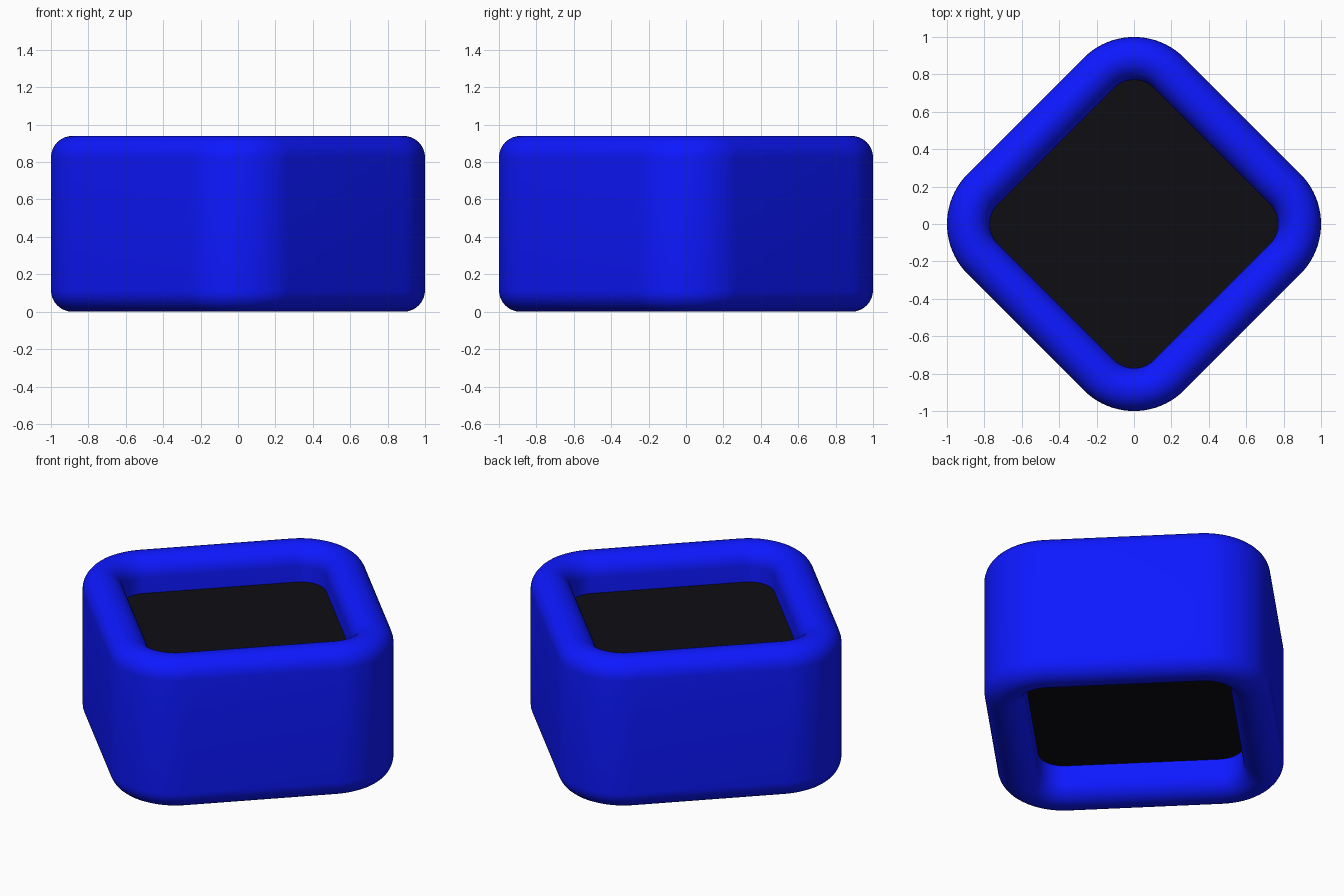
import bpy, bmesh, math

if "Cube" in bpy.data.objects:
    bpy.data.objects.remove(bpy.data.objects["Cube"])

HEIGHT = 0.94      # overall height
WALL = 0.23        # frame thickness
CORNER = 0.38      # outer corner radius in plan
STEPS = 20


def material(name, color):
    m = bpy.data.materials.new(name)
    m.diffuse_color = (*color, 1)
    m.use_nodes = True
    m.node_tree.nodes["Principled BSDF"].inputs["Base Color"].default_value = m.diffuse_color
    return m


def outline(inset):
    """Rounded diamond in plan, moved inwards by inset."""
    d, r = 1 - CORNER, CORNER - inset
    pts = []
    for k in range(4):
        a = k * math.pi / 2
        for i in range(STEPS + 1):
            t = a - math.pi / 4 + i / STEPS * math.pi / 2
            pts.append((d * math.cos(a) + r * math.cos(t),
                        d * math.sin(a) + r * math.sin(t)))
    return pts


def loft(name, profile, mat, closed):
    """Sweep an (inset, z) profile around the rounded diamond."""
    bm = bmesh.new()
    rings = [[bm.verts.new((x, y, z)) for x, y in outline(s)] for s, z in profile]
    n = len(rings[0])
    for j in range(len(rings) if closed else len(rings) - 1):
        a, b = rings[j], rings[(j + 1) % len(rings)]
        for i in range(n):
            k = (i + 1) % n
            bm.faces.new((a[i], a[k], b[k], b[i]))
    if not closed:
        bm.faces.new(rings[0])
        bm.faces.new(rings[-1])
    bmesh.ops.recalc_face_normals(bm, faces=bm.faces)
    me = bpy.data.meshes.new(name)
    bm.to_mesh(me)
    bm.free()
    ob = bpy.data.objects.new(name, me)
    bpy.context.collection.objects.link(ob)
    me.materials.append(mat)
    bpy.ops.object.select_all(action='DESELECT')
    ob.select_set(True)
    bpy.context.view_layer.objects.active = ob
    bpy.ops.object.shade_smooth_by_angle(angle=math.radians(40))
    return ob


# Frame: stadium-shaped section, half-round on top and bottom
R = WALL / 2
section = []
for start, cz in ((0, HEIGHT - R), (math.pi, R)):
    for i in range(17):
        t = start + i / 16 * math.pi
        section.append((R - R * math.cos(t), cz + R * math.sin(t)))
loft("outer_frame", section, material("blue", (0.004, 0.009, 1.0)), True)

# Dark core recessed equally from top and bottom
RECESS = 0.21
loft("dark_core", [(WALL - 0.005, RECESS), (WALL - 0.005, HEIGHT - RECESS)],
     material("black", (0.004, 0.004, 0.007)), False)
